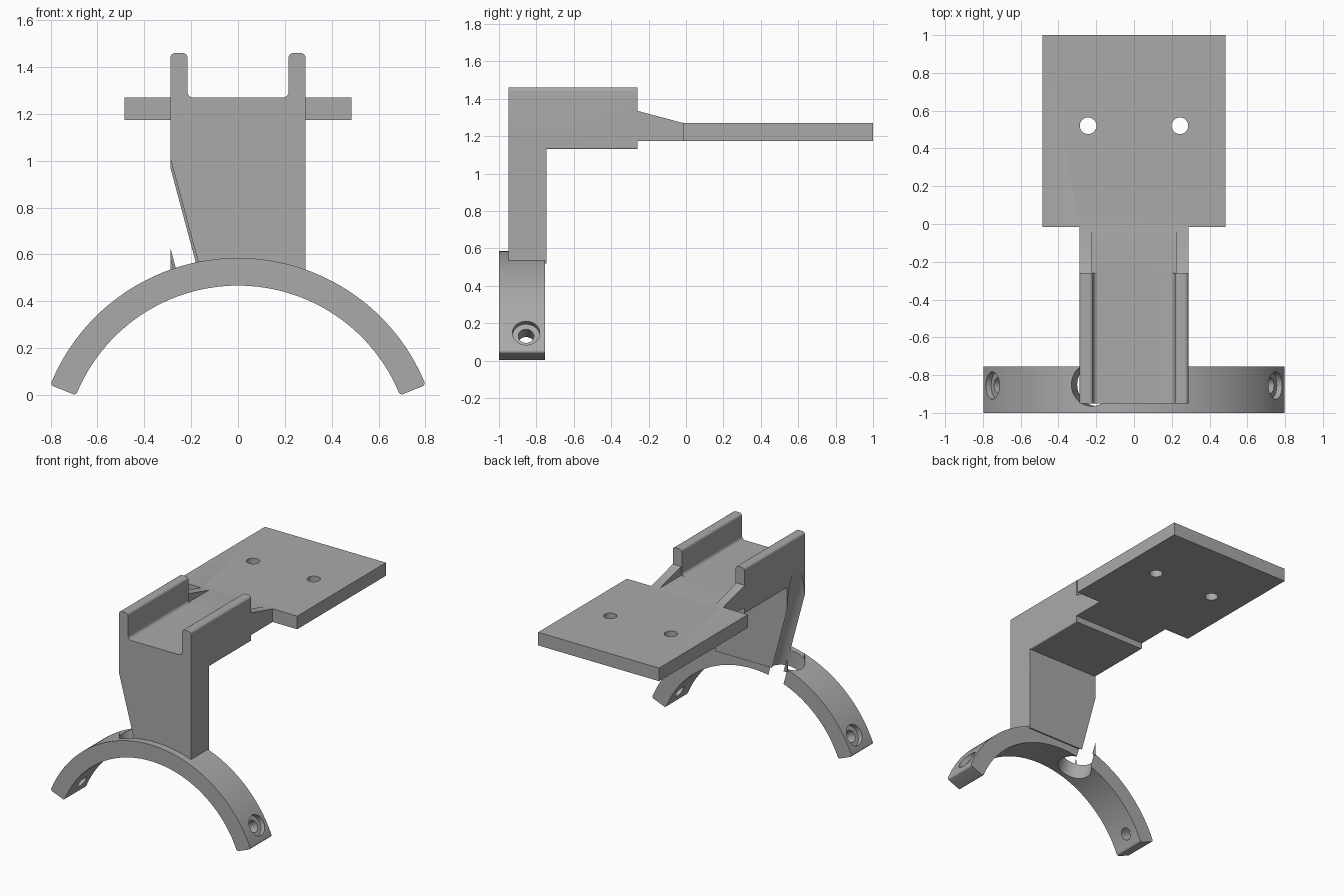
import bpy, bmesh, math
from mathutils import Vector, Matrix

if "Cube" in bpy.data.objects:
    bpy.data.objects.remove(bpy.data.objects["Cube"])

grey = bpy.data.materials.new("plain grey")
grey.diffuse_color = (0.40, 0.40, 0.40, 1)
grey.use_nodes = True
grey.node_tree.nodes["Principled BSDF"].inputs["Base Color"].default_value = grey.diffuse_color


def finish(name, bm):
    bmesh.ops.recalc_face_normals(bm, faces=bm.faces)
    me = bpy.data.meshes.new(name)
    bm.to_mesh(me)
    bm.free()
    me.materials.append(grey)
    ob = bpy.data.objects.new(name, me)
    bpy.context.collection.objects.link(ob)
    return ob


def rounded(corners, steps=6):
    """Fillet each (a, b, radius) corner of a closed outline."""
    out = []
    for i, (a, b, r) in enumerate(corners):
        p = Vector((a, b))
        if r == 0:
            out.append(p)
            continue
        u = (Vector(corners[i - 1][:2]) - p).normalized()
        v = (Vector(corners[(i + 1) % len(corners)][:2]) - p).normalized()
        half = u.angle(v) / 2
        centre = p + (u + v).normalized() * (r / math.sin(half))
        s, e = p + u * r / math.tan(half) - centre, p + v * r / math.tan(half) - centre
        for k in range(steps + 1):
            d = s.lerp(e, k / steps).normalized() * r
            out.append(centre + d)
    return out


def prism(name, pts, axis, lo, hi):
    """Extrude an outline: (x, z) along y, or (y, z) along x."""
    bm = bmesh.new()
    place = (lambda p, t: (p[0], t, p[1])) if axis == "y" else (lambda p, t: (t, p[0], p[1]))
    a = [bm.verts.new(place(p, lo)) for p in pts]
    b = [bm.verts.new(place(p, hi)) for p in pts]
    bm.faces.new(a)
    bm.faces.new(b)
    for i in range(len(a)):
        j = (i + 1) % len(a)
        bm.faces.new((a[i], a[j], b[j], b[i]))
    return finish(name, bm)


def box(name, x0, x1, y0, y1, z0, z1):
    return prism(name, [(x0, z0), (x1, z0), (x1, z1), (x0, z1)], "y", y0, y1)


def rod(start, end, r, n=48):
    """Cylinder cutter between two points."""
    start, end = Vector(start), Vector(end)
    d = end - start
    m = Matrix.Translation((start + end) / 2) @ d.to_track_quat("Z", "Y").to_matrix().to_4x4()
    bm = bmesh.new()
    bmesh.ops.create_cone(bm, cap_ends=True, segments=n, radius1=r, radius2=r,
                          depth=d.length, matrix=m)
    return finish("cutter", bm)


def combine(ob, other, op):
    bpy.context.view_layer.objects.active = ob
    mod = ob.modifiers.new("bool", "BOOLEAN")
    mod.operation, mod.solver, mod.object = op, "EXACT", other
    bpy.ops.object.modifier_apply(modifier=mod.name)
    bpy.data.objects.remove(other)


CZ, R, RI = -0.278, 0.863, 0.745     # strap centre height and radii
END = math.radians(21.8)
YH = -0.855                          # centre line of strap holes


def polar(ang, r, y=YH):
    return (r * math.cos(ang), y, CZ + r * math.sin(ang))


# Curved strap with softened ends
N = 64
angs = [END + (math.pi - 2 * END) * i / N for i in range(N + 1)]
outline = []
for r, seq in ((R, angs), (RI, angs[::-1])):
    for i, t in enumerate(seq):
        x, _, z = polar(t, r)
        outline.append((x, z, 0.014 if i in (0, N) else 0))
strap = prism("curved_strap", rounded(outline), "y", -1.0, -0.755)

# Counterbored screw holes at both strap ends
for t in (math.radians(29.6), math.pi - math.radians(29.6)):
    combine(strap, rod(polar(t, 0.6), polar(t, 1.0), 0.042, 32), "DIFFERENCE")
    combine(strap, rod(polar(t, R - 0.035), polar(t, 1.0), 0.073), "DIFFERENCE")

# U-shaped cradle
W, WI = 0.288, 0.216
bracket = prism("bracket", rounded([
    (-W, 1.13, 0.008), (W, 1.13, 0.008), (W, 1.46, 0.02), (WI, 1.46, 0.02),
    (WI, 1.27, 0.025), (-WI, 1.27, 0.025), (-WI, 1.46, 0.02), (-W, 1.46, 0.02)]),
    "y", -0.95, -0.26)

# Upright column, neck, sloped gussets and mounting plate
combine(bracket, box("column", -W, W, -0.95, -0.745, 0.52, 1.2), "UNION")
combine(bracket, box("neck", -W, W, -0.30, 0.02, 1.175, 1.27), "UNION")
for s in (-1, 1):
    lo, hi = sorted((s * (WI + 0.006), s * W))
    combine(bracket, prism("gusset", [(-0.30, 1.2), (-0.015, 1.2), (-0.015, 1.27),
                                      (-0.26, 1.335), (-0.30, 1.335)], "x", lo, hi), "UNION")
combine(bracket, box("plate", -0.485, 0.485, -0.015, 1.0, 1.175, 1.27), "UNION")

# Plate screw holes
for x in (-0.243, 0.243):
    combine(bracket, rod((x, 0.52, 1.0), (x, 0.52, 1.5), 0.044, 32), "DIFFERENCE")

# Column foot follows the strap
combine(bracket, rod((0, -1.2, CZ), (0, -0.755, CZ), R, 168), "DIFFERENCE")

# Tilted bore through strap and column
tilt = math.radians(105)
for ob in (strap, bracket):
    combine(ob, rod(polar(tilt, 0.5, -0.85), polar(tilt, 1.75, -0.85), 0.114, 64), "DIFFERENCE")

# Smooth curves, crisp edges
for ob in (strap, bracket):
    bpy.ops.object.select_all(action="DESELECT")
    ob.select_set(True)
    bpy.context.view_layer.objects.active = ob
    bpy.ops.object.shade_smooth_by_angle(angle=math.radians(30))
